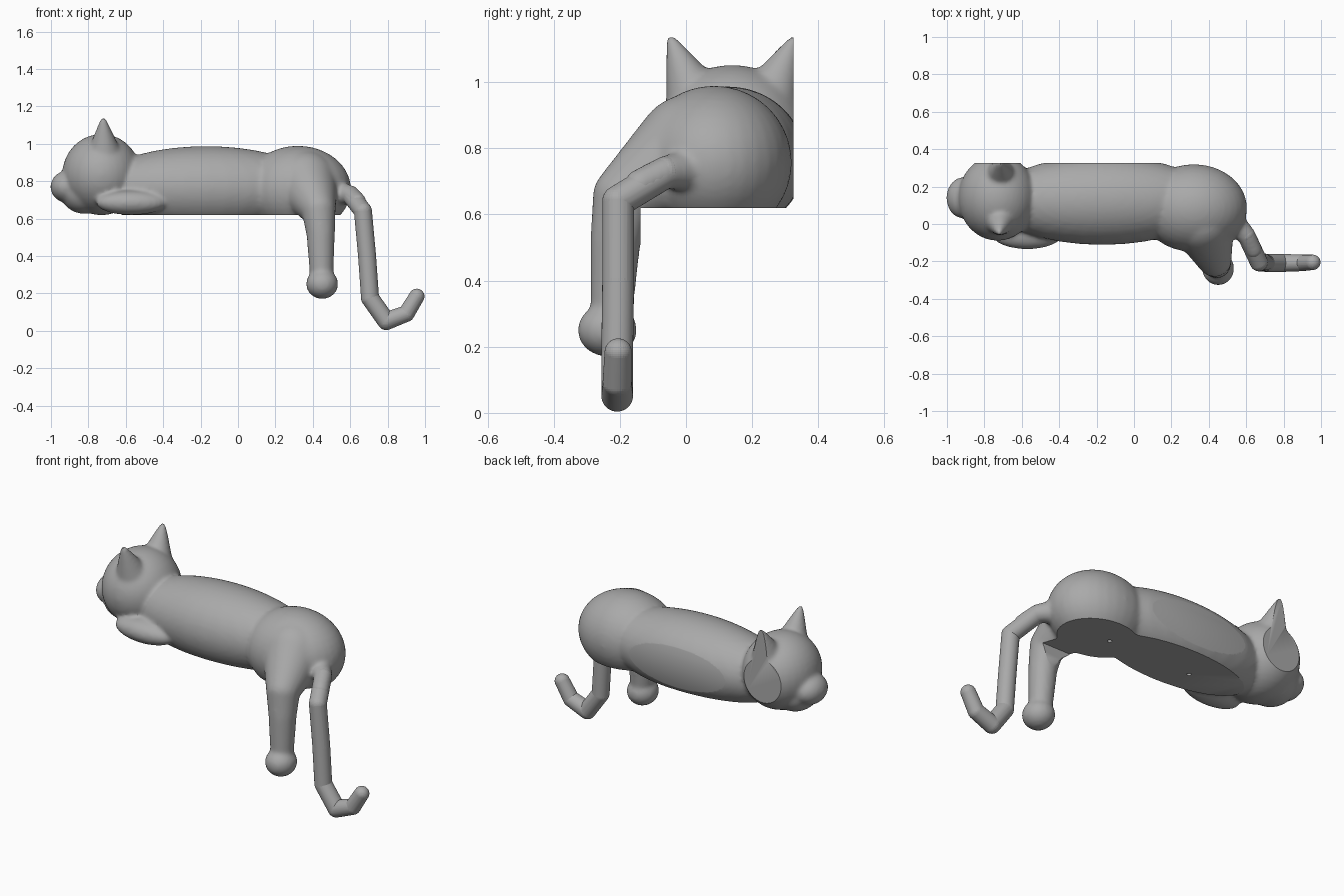
import bpy, bmesh, math
from mathutils import Matrix, Vector

if "Cube" in bpy.data.objects:
    bpy.data.objects.remove(bpy.data.objects["Cube"])

grey = bpy.data.materials.new("plain grey")
grey.use_nodes = True
COLOUR = (0.4, 0.4, 0.4, 1)
grey.diffuse_color = COLOUR
grey.node_tree.nodes["Principled BSDF"].inputs["Base Color"].default_value = COLOUR

MID_Y = 0.14      # plane of symmetry of the head
BACK_Y = 0.325    # flat back
BASE_Z = 0.62     # flat underside


def ellipsoid(bm, centre, radii):
    m = Matrix.Translation(centre) @ Matrix.Diagonal((*radii, 1))
    return bmesh.ops.create_uvsphere(bm, u_segments=32, v_segments=20, radius=1, matrix=m)["verts"]


def capsule(bm, a, ra, b, rb):
    """Tapered limb: the hull of two balls."""
    part = bmesh.new()
    ellipsoid(part, a, (ra,) * 3)
    ellipsoid(part, b, (rb,) * 3)
    hull = bmesh.ops.convex_hull(part, input=part.verts)
    inner = [v for v in part.verts if not any(f.is_valid for f in v.link_faces)]
    junk = set(hull["geom_interior"] + hull["geom_unused"] + inner)
    bmesh.ops.delete(part, geom=[v for v in junk if isinstance(v, bmesh.types.BMVert)], context="VERTS")
    tmp = bpy.data.meshes.new("tmp")
    part.to_mesh(tmp)
    part.free()
    bm.from_mesh(tmp)
    bpy.data.meshes.remove(tmp)


def chain(bm, points):
    """Limb through (point, radius) pairs."""
    for (a, ra), (b, rb) in zip(points, points[1:]):
        capsule(bm, a, ra, b, rb)


def finish(bm, name):
    me = bpy.data.meshes.new(name)
    bmesh.ops.recalc_face_normals(bm, faces=bm.faces)
    bm.to_mesh(me)
    bm.free()
    me.materials.append(grey)
    ob = bpy.data.objects.new(name, me)
    bpy.context.collection.objects.link(ob)
    return ob


def bake(ob):
    dg = bpy.context.evaluated_depsgraph_get()
    me = bpy.data.meshes.new_from_object(ob.evaluated_get(dg))
    ob.modifiers.clear()
    ob.data = me


def smooth(ob):
    bpy.ops.object.select_all(action="DESELECT")
    ob.select_set(True)
    bpy.context.view_layer.objects.active = ob
    bpy.ops.object.shade_smooth_by_angle(angle=math.radians(35))


def box(bm, lo, hi):
    lo, hi = Vector(lo), Vector(hi)
    m = Matrix.Translation((lo + hi) / 2) @ Matrix.Diagonal((*(hi - lo), 1))
    bmesh.ops.create_cube(bm, size=1, matrix=m)


# Torso, haunch and head masses
bm = bmesh.new()
ellipsoid(bm, (-0.17, 0.125, 0.765), (0.6, 0.237, 0.222))
ellipsoid(bm, (0.32, 0.085, 0.757), (0.285, 0.235, 0.232))
ellipsoid(bm, (-0.73, MID_Y, 0.835), (0.21, 0.23, 0.217))
ellipsoid(bm, (-0.915, MID_Y, 0.77), (0.088, 0.11, 0.085))
ellipsoid(bm, (-0.82, MID_Y, 0.74), (0.13, 0.14, 0.115))

# Ears, mirrored about the middle of the head
for side in (-1, 1):
    capsule(bm, (-0.72, MID_Y + side * 0.185, 1.128), 0.016,
            (-0.715, MID_Y + side * 0.115, 0.955), 0.085)

# Tucked front leg
ellipsoid(bm, (-0.57, -0.055, 0.685), (0.19, 0.08, 0.066))

# Hanging hind leg and paw
chain(bm, [((0.36, 0.02, 0.79), 0.175), ((0.43, -0.19, 0.655), 0.092),
           ((0.442, -0.213, 0.52), 0.076), ((0.447, -0.225, 0.3), 0.063)])
ellipsoid(bm, (0.45, -0.238, 0.25), (0.086, 0.09, 0.08))

# Tail root
chain(bm, [((0.5, 0.04, 0.735), 0.07), ((0.6, -0.06, 0.728), 0.05), ((0.64, -0.14, 0.69), 0.047)])

body = finish(bm, "body")
remesh = body.modifiers.new("blend", "REMESH")
remesh.mode = "VOXEL"
remesh.voxel_size = 0.011
relax = body.modifiers.new("relax", "SMOOTH")
relax.factor = 0.5
relax.iterations = 10
bake(body)

# Flat underside, flat back and two small mounting holes
cutters = []
for name, lo, hi in (("underside_cutter", (-1.2, -0.138, 0.3), (0.6, 0.6, BASE_Z)),
                     ("back_cutter", (-1.3, BACK_Y, 0.2), (1.3, 0.9, 1.4))):
    bm = bmesh.new()
    box(bm, lo, hi)
    cutters.append(finish(bm, name))
for x in (0.25, -0.29):
    bm = bmesh.new()
    bmesh.ops.create_cone(bm, cap_ends=True, segments=20, radius1=0.012, radius2=0.012,
                          depth=0.2, matrix=Matrix.Translation((x, 0.1, BASE_Z)))
    cutters.append(finish(bm, "hole_cutter"))
for cutter in cutters:
    cutter.hide_render = True
    cut = body.modifiers.new("cut", "BOOLEAN")
    cut.operation = "DIFFERENCE"
    cut.solver = "EXACT"
    cut.object = cutter
bake(body)
for cutter in cutters:
    bpy.data.objects.remove(cutter)
body.data.materials.clear()
body.data.materials.append(grey)
smooth(body)

# Jointed hanging tail with a hooked tip
bm = bmesh.new()
R = 0.048
chain(bm, [((0.6, -0.06, 0.728), R), ((0.668, -0.205, 0.64), R), ((0.69, -0.205, 0.4), R),
           ((0.706, -0.208, 0.175), R), ((0.793, -0.208, 0.052), R),
           ((0.9, -0.208, 0.092), 0.044), ((0.956, -0.205, 0.184), 0.041)])
smooth(finish(bm, "tail"))
